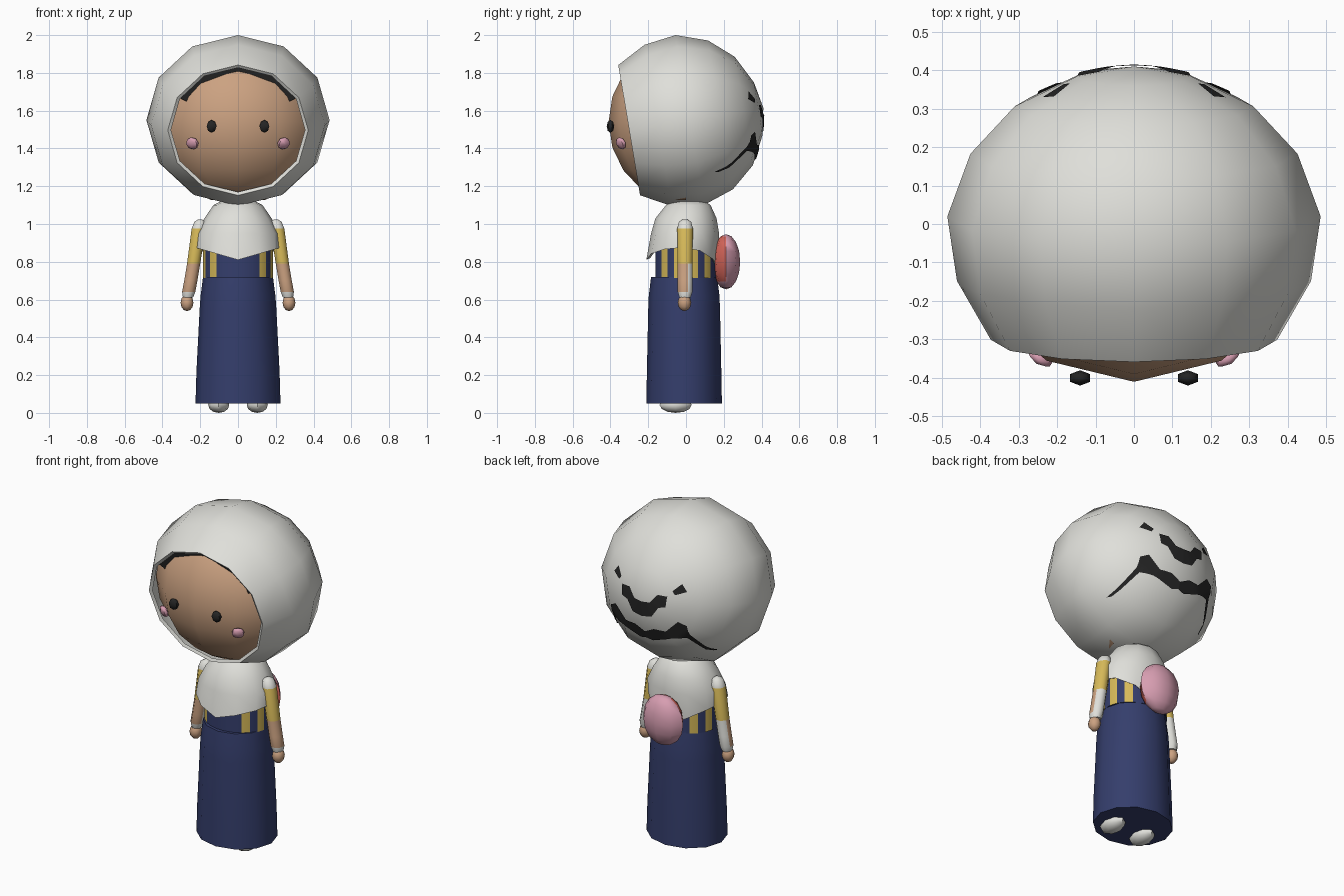
import bpy, bmesh, math
from mathutils import Vector, Matrix

if "Cube" in bpy.data.objects:
    bpy.data.objects.remove(bpy.data.objects["Cube"])

COLORS = {
    "scarf white": (0.74, 0.74, 0.70), "skin": (0.60, 0.36, 0.22),
    "navy": (0.035, 0.048, 0.15), "yellow": (0.68, 0.49, 0.10),
    "pink": (0.68, 0.34, 0.44), "coral red": (0.66, 0.13, 0.10),
    "hair black": (0.018, 0.018, 0.018),
}
MATS = {}
for n, c in COLORS.items():
    MATS[n] = bpy.data.materials.new(n)
    MATS[n].diffuse_color = (*c, 1)


def finish(name, bm, mats, rule=None, angle=50, normals=True):
    """Turn a bmesh into a named object; rule(face) gives the material index."""
    if normals:
        bmesh.ops.recalc_face_normals(bm, faces=bm.faces[:])
    bm.normal_update()
    for f in bm.faces:
        f.smooth = True
        f.material_index = rule(f) if rule else 0
    me = bpy.data.meshes.new(name)
    bm.to_mesh(me)
    bm.free()
    me.set_sharp_from_angle(angle=math.radians(angle))
    for m in mats:
        me.materials.append(MATS[m])
    ob = bpy.data.objects.new(name, me)
    bpy.context.collection.objects.link(ob)
    return ob


def loft(rings, caps=(False, False)):
    """Bridge equal-length rings of points."""
    bm = bmesh.new()
    rows = [[bm.verts.new(p) for p in r] for r in rings]
    n = len(rows[0])
    for a, b in zip(rows, rows[1:]):
        for i in range(n):
            j = (i + 1) % n
            bm.faces.new((a[i], a[j], b[j], b[i]))
    for cap, row in zip(caps, (rows[0], rows[-1])):
        if cap:
            bm.faces.new(row)
    bmesh.ops.remove_doubles(bm, verts=bm.verts[:], dist=1e-5)
    return bm


def ring(n, cx, cy, z, rx, ry, off=0.0):
    return [(cx + rx * math.sin(2 * math.pi * (i + off) / n),
             cy - ry * math.cos(2 * math.pi * (i + off) / n), z) for i in range(n)]


def ball(loc, size, u=8, v=6, rot=None):
    bm = bmesh.new()
    bmesh.ops.create_uvsphere(bm, u_segments=u, v_segments=v, radius=1)
    m = Matrix.Translation(loc)
    if rot:
        m = m @ rot
    bm.transform(m @ Matrix.Diagonal((*size, 1)))
    return bm


# Hood: rings around a forward axis that dips slightly at the front
TILT = Matrix.Translation((0, 0, 1.547)) @ Matrix.Rotation(math.radians(9.5), 4, 'X')


def hood_ring(y, r):
    return [TILT @ Vector((r * math.sin(math.pi * i / 6), y, 0.94 * r * math.cos(math.pi * i / 6)))
            for i in range(12)]


profile = [(0.415, 0.0), (0.388, 0.15), (0.31, 0.31), (0.185, 0.425),
           (0.02, 0.485), (-0.15, 0.46), (-0.305, 0.372), (-0.295, 0.355)]
hood = finish("head_scarf", loft([hood_ring(y, r) for y, r in profile]), ["scarf white"], angle=60)

# Face: front of an ellipsoid held inside the hood
bm = ball((0, 0, 1.54), (0.455, 0.41, 0.435), 12, 10, Matrix.Rotation(0, 4, 'Z'))
bmesh.ops.delete(bm, geom=[f for f in bm.faces if f.calc_center_median().y > -0.03], context='FACES')
finish("face", bm, ["skin"], normals=False)

# Hair edge under the top of the hood opening
bm = bmesh.new()
outer, inner = hood_ring(-0.272, 0.368), hood_ring(-0.272, 0.30)
for i in (-2, -1, 0, 1):
    bm.faces.new([bm.verts.new(p) for p in (outer[i], outer[i + 1], inner[i + 1], inner[i])])
finish("hair_fringe", bm, ["hair black"], normals=False)

# Dark hair showing on the back of the hood, as thin mirrored plates
patches = [
    [(0, 1.575), (.05, 1.58), (.09, 1.63), (.145, 1.63), (.14, 1.57), (.1, 1.56), (.06, 1.5), (0, 1.49)],
    [(.165, 1.66), (.205, 1.70), (.235, 1.66), (.18, 1.64)],
    [(0, 1.39), (.06, 1.42), (.13, 1.42), (.20, 1.49), (.245, 1.47), (.25, 1.41), (.315, 1.28),
     (.30, 1.28), (.23, 1.39), (.16, 1.38), (.04, 1.34), (0, 1.35)],
]
bm = bmesh.new()
for pts in patches:
    for s in (1, -1):
        f = bm.faces.new([bm.verts.new((s * x, 0.6, z)) for x, z in pts])
        f.normal_update()
        if f.normal.y < 0:
            f.normal_flip()
bmesh.ops.triangulate(bm, faces=bm.faces[:])
bmesh.ops.subdivide_edges(bm, edges=bm.edges[:], cuts=4, use_grid_fill=True)
ob = finish("hair_patches", bm, ["hair black"], normals=False)
sw = ob.modifiers.new("wrap", 'SHRINKWRAP')
sw.target = hood
sw.wrap_method = 'PROJECT'
sw.use_project_y = True
sw.use_negative_direction = True
sw.use_positive_direction = False
sw.wrap_mode = 'ABOVE_SURFACE'
sw.offset = 0.006

# Skirt and striped bodice
skirt = [(0.05, .225, .20), (0.22, .22, .197), (0.55, .203, .19), (0.62, .198, .187), (0.72, .185, .175)]
finish("skirt", loft([ring(12, 0, -0.01, z, a, b) for z, a, b in skirt], (True, True)), ["navy"])


def stripe(f):
    c = f.calc_center_median()
    a = math.degrees(math.atan2(abs(c.x) / .187, -c.y / .163))
    return int(abs(f.normal.z) < 0.5 and any(abs(a - t) < 5 for t in (45, 75, 105, 135)))


bm = loft([ring(24, 0, 0, z, .187, .163, 0.5) for z in (0.715, 0.95)], (True, True))
bm.normal_update()
finish("bodice", bm, ["navy", "yellow"], stripe)

# Shawl with a pointed hem at front and back
rings = [ring(12, 0, 0.012, 1.12, .09, .09), ring(12, 0, 0.012, 1.10, .13, .118),
         ring(12, 0, 0, 1.03, .178, .162), ring(12, 0, -0.005, .95, .222, .18)]
hem = []
for x, y, z in ring(12, 0, -0.02, 0, .225, .19):
    k = 1 - abs(x) / .225
    hem.append((x, y, .875 - (.065 if y < 0 else .125) * k))
rings.append(hem)
rings.append([(x * .9, y * .9, z + .01) for x, y, z in hem])
finish("shawl", loft(rings, (True, False)), ["scarf white"])


# Arms: white shoulder, yellow sleeve, skin forearm with white cuff and back
def arm_color(s):
    def rule(f):
        c, n = f.calc_center_median(), f.normal
        if c.z > .98 or c.z < .64 or n.x * s < -.75:
            return 0
        if c.z > .79:
            return 1
        return 0 if n.y > .5 else 2
    return rule


sections = [(.200, 1.025, .012), (.202, 1.012, .035), (.208, .975, .045), (.235, .79, .042),
            (.250, .70, .042), (.261, .64, .042), (.265, .61, .032)]
for s, side in ((1, "right"), (-1, "left")):
    bm = loft([ring(8, s * x, -.005, z, r * .9, r, 0.5) for x, z, r in sections], (True, True))
    bmesh.ops.recalc_face_normals(bm, faces=bm.faces[:])
    finish(side + "_arm", bm, ["scarf white", "yellow", "skin"], arm_color(s))
    finish(side + "_hand", ball((s * .27, -.008, .583), (.034, .036, .044)), ["skin"])
    finish(side + "_foot", ball((s * .102, -.055, .042), (.056, .085, .042)), ["scarf white"])
    # Eyes and cheeks
    finish(side + "_eye", ball((s * .14, -.400, 1.517), (.030, .020, .034), 6, 4), ["hair black"])
    turn = Matrix.Rotation(s * math.radians(32), 4, 'Z') @ Matrix.Rotation(math.radians(20), 4, 'X')
    finish(side + "_cheek", ball((s * .242, -.345, 1.427), (.038, .020, .034), 6, 4, turn), ["pink"])

# Round backpack, red towards the body
finish("backpack", ball((0, .212, .80), (.13, .075, .146), 8, 8), ["pink", "coral red"],
       lambda f: int(f.calc_center_median().y < .205 and f.calc_center_median().z > .72))

for m in bpy.data.materials:
    if m.users and not m.is_grease_pencil:
        m.use_nodes = True
        m.node_tree.nodes["Principled BSDF"].inputs["Base Color"].default_value = m.diffuse_color
